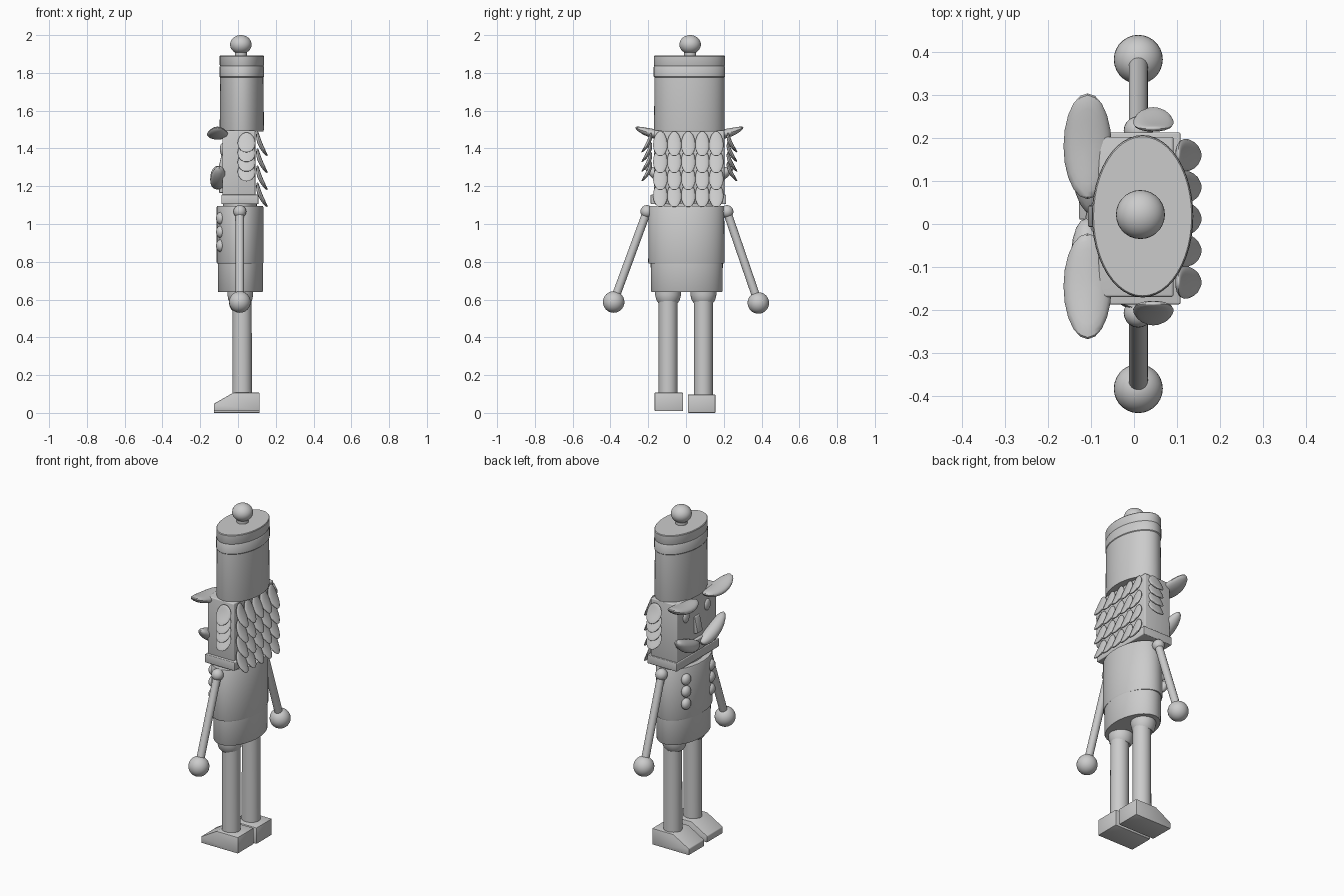
import bpy, bmesh, math
from mathutils import Vector

if "Cube" in bpy.data.objects:
    bpy.data.objects.remove(bpy.data.objects["Cube"])

CY = 0.018  # side-to-side centre of the figure, which faces -x


def finish(name, bm, smooth=True):
    bmesh.ops.recalc_face_normals(bm, faces=bm.faces)
    me = bpy.data.meshes.new(name)
    bm.to_mesh(me)
    bm.free()
    ob = bpy.data.objects.new(name, me)
    bpy.context.collection.objects.link(ob)
    if smooth:
        bpy.ops.object.select_all(action='DESELECT')
        ob.select_set(True)
        bpy.context.view_layer.objects.active = ob
        bpy.ops.object.shade_smooth_by_angle(angle=math.radians(35))
    return ob


def lathe(name, cx, cy, profile, segs=48):
    """Elliptical turned part; profile rows are (rx, ry, z) from bottom to top."""
    bm = bmesh.new()
    rings = [[bm.verts.new((cx + rx * math.cos(2 * math.pi * i / segs),
                            cy + ry * math.sin(2 * math.pi * i / segs), z))
              for i in range(segs)] for rx, ry, z in profile]
    for a, b in zip(rings, rings[1:]):
        for i in range(segs):
            j = (i + 1) % segs
            bm.faces.new((a[i], a[j], b[j], b[i]))
    bm.faces.new(rings[0])
    bm.faces.new(rings[-1])
    return finish(name, bm)


def blob(name, loc, size, bend=(0, 0, 0), shear=(0, 0, 0), axis=1, segs=20, taper=0.0):
    """Ellipsoid bent and slanted along one axis."""
    bm = bmesh.new()
    bmesh.ops.create_uvsphere(bm, u_segments=segs, v_segments=segs // 2 + 2, radius=1)
    for v in bm.verts:
        t = v.co[axis]
        w = 1 + taper * t
        p = Vector([c * s * (1 if k == axis else w)
                    for k, (c, s) in enumerate(zip(v.co, size))])
        v.co = p + Vector(shear) * t + Vector(bend) * t * t + Vector(loc)
    return finish(name, bm)


def box(name, lo, hi, bevel=0.0):
    bm = bmesh.new()
    bmesh.ops.create_cube(bm, size=1)
    for v in bm.verts:
        v.co = [l + (c + 0.5) * (h - l) for c, l, h in zip(v.co, lo, hi)]
    if bevel:
        bmesh.ops.bevel(bm, geom=bm.edges[:], offset=bevel, segments=3,
                        profile=0.5, affect='EDGES')
    return finish(name, bm)


def rod(name, a, b, r):
    a, b = Vector(a), Vector(b)
    bm = bmesh.new()
    bmesh.ops.create_cone(bm, cap_ends=True, segments=24, radius1=r, radius2=r,
                          depth=(b - a).length)
    m = (b - a).to_track_quat('Z', 'Y').to_matrix().to_4x4()
    m.translation = (a + b) / 2
    bm.transform(m)
    return finish(name, bm)


def prism(name, profile, y0, y1):
    """Side profile in x, z extruded across y."""
    bm = bmesh.new()
    a = [bm.verts.new((x, y0, z)) for x, z in profile]
    b = [bm.verts.new((x, y1, z)) for x, z in profile]
    n = len(a)
    for i in range(n):
        bm.faces.new((a[i], a[(i + 1) % n], b[(i + 1) % n], b[i]))
    bm.faces.new(a)
    bm.faces.new(b)
    bmesh.ops.bevel(bm, geom=bm.edges[:], offset=0.004, segments=2,
                    profile=0.5, affect='EDGES')
    return finish(name, bm)


# Hat with two trim bands, and its knob
lathe("hat", 0.02, CY, [(0.115, 0.184, 1.49), (0.117, 0.187, 1.50), (0.115, 0.185, 1.776),
                        (0.118, 0.189, 1.78), (0.118, 0.189, 1.832), (0.115, 0.186, 1.837),
                        (0.117, 0.188, 1.842), (0.117, 0.188, 1.888), (0.114, 0.185, 1.892)])
lathe("hat_knob_neck", 0.015, 0.022, [(0.032, 0.032, 1.885), (0.032, 0.032, 1.915)], 24)
blob("hat_knob", (0.015, 0.022, 1.95), (0.057, 0.057, 0.05), segs=28)

# Head, jaw slab and neck
box("head", (-0.083, -0.17, 1.14), (0.092, 0.203, 1.495), 0.006)
box("jaw_slab", (-0.088, -0.187, 1.105), (0.108, 0.213, 1.155), 0.004)
lathe("neck", 0.01, 0.005, [(0.09, 0.15, 1.07), (0.09, 0.15, 1.12)])

# Face
prism("nose", [(-0.08, 1.37), (-0.088, 1.365), (-0.108, 1.275), (-0.08, 1.265)],
      CY - 0.025, CY + 0.025)
box("mouth_plate", (-0.1, CY - 0.05, 1.165), (-0.075, CY + 0.05, 1.235), 0.004)
for s, side in ((1, "left"), (-1, "right")):
    blob("eye_" + side, (-0.082, CY + s * 0.1, 1.395), (0.014, 0.028, 0.034))
    blob("eyebrow_" + side, (-0.108, CY + s * 0.163, 1.474), (0.056, 0.123, 0.026),
         bend=(0, 0, 0.022), shear=(0, 0, s * 0.014))
    blob("moustache_" + side, (-0.105, CY + s * 0.12, 1.235), (0.042, 0.115, 0.04),
         bend=(0, 0, 0.018), shear=(-0.006, 0, s * 0.045))

# Hair locks: overlapping rows on the back and sides of the head
for row in range(4):
    for col in range(5):
        blob("back_hair_lock", (0.117, CY + (col - 2) * 0.074 - 0.006, 1.425 - row * 0.09),
             (0.013, 0.038, 0.066), bend=(0.012, 0, 0), shear=(-0.026, 0, 0),
             axis=2, segs=16, taper=-0.1)
    for s in (1, -1):
        blob("side_hair_lock", (0.045, CY + s * 0.216, 1.432 - row * 0.051),
             (0.047, 0.012, 0.053), bend=(0, s * 0.012, 0), shear=(0, -s * 0.024, 0),
             axis=2, segs=16, taper=-0.1)

# Torso: upper coat and lower coat
lathe("coat", 0.011, 0.002, [(0.122, 0.199, 0.79), (0.124, 0.202, 0.797),
                             (0.124, 0.2, 1.088), (0.121, 0.197, 1.094)])
lathe("lower_coat", 0.013, 0.004, [(0.117, 0.186, 0.64), (0.12, 0.189, 0.645),
                                   (0.12, 0.191, 0.8)])
for y in (-0.1, 0.13):
    for z in (1.03, 0.958, 0.885):
        blob("coat_button", (-0.092, y, z), (0.024, 0.032, 0.033))

# Arms with shoulder joints and ball hands
for s, side, dz in ((1, "left", -0.005), (-1, "right", 0.0)):
    blob("shoulder_" + side, (0.01, 0.005 + s * 0.212, 1.066), (0.034, 0.034, 0.034))
    rod("arm_" + side, (0.01, 0.005 + s * 0.214, 1.06), (0.01, s * 0.382, 0.59 + dz), 0.022)
    blob("hand_" + side, (0.01, s * 0.383, 0.587 + dz), (0.057, 0.057, 0.057), segs=28)

# Legs, trouser cuffs and wedge shoes
for y, side, y0, y1, z0 in ((0.092, "left", 0.01, 0.156, 0.0), (-0.095, "right", -0.166, -0.016, 0.01)):
    lathe("leg_" + side, 0.022, y, [(0.052, 0.05, 0.09), (0.05, 0.05, 0.64)], 28)
    lathe("leg_cuff_" + side, 0.012, y, [(0.052, 0.05, 0.58), (0.063, 0.062, 0.597),
                                         (0.068, 0.069, 0.625), (0.068, 0.069, 0.65)], 28)
    prism("shoe_" + side, [(-0.128, z0), (0.115, z0), (0.115, z0 + 0.097),
                           (-0.025, z0 + 0.097), (-0.128, z0 + 0.038)], y0, y1)
